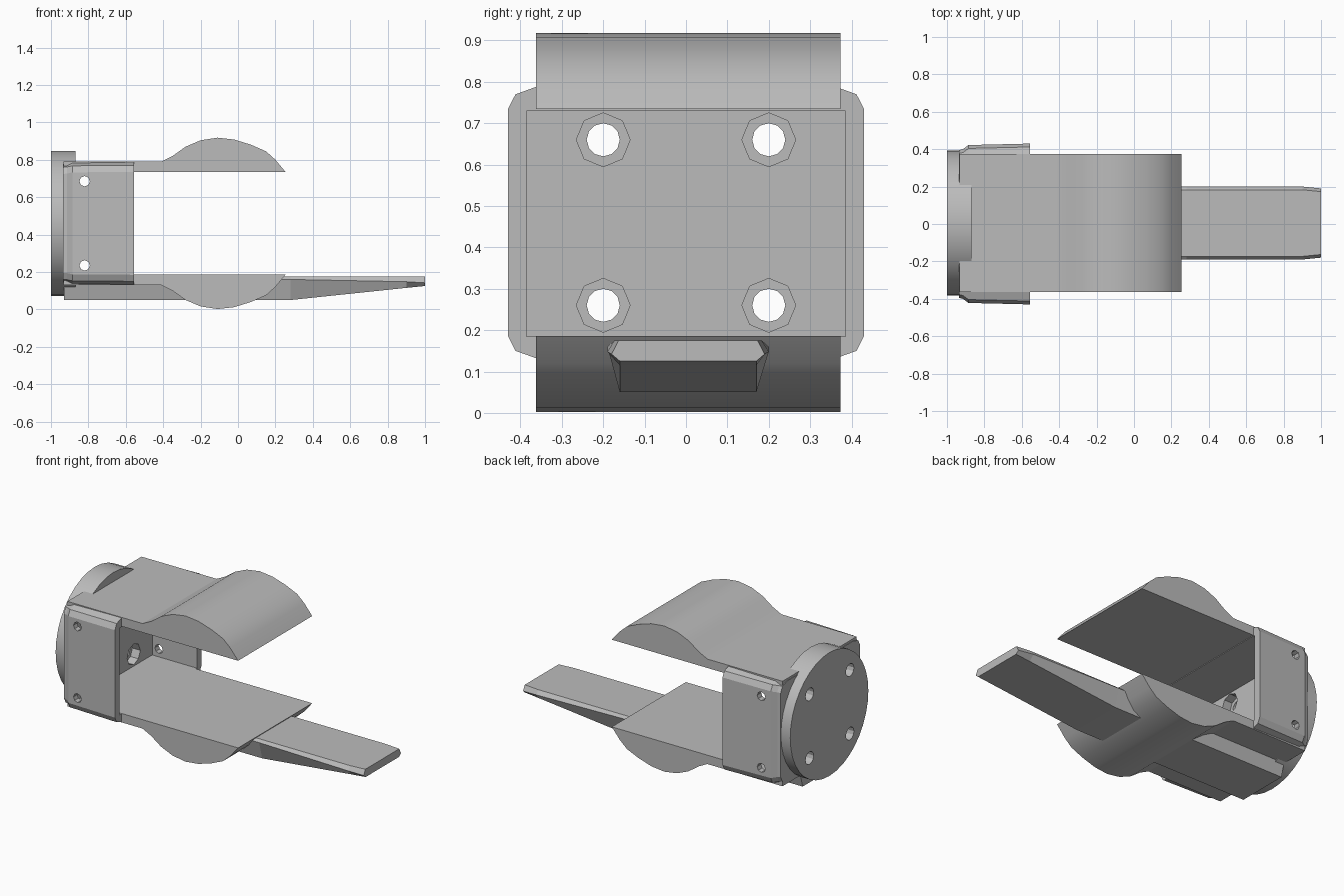
import bpy, bmesh, math
from mathutils import Matrix, Vector

cube = bpy.data.objects.get("Cube")
if cube:
    bpy.data.objects.remove(cube)

grey = bpy.data.materials.new("plain grey")
grey.use_nodes = True
colour = (0.5, 0.5, 0.5, 1)
grey.diffuse_color = colour
grey.node_tree.nodes["Principled BSDF"].inputs["Base Color"].default_value = colour

MID = 0.46   # height of the gripper axis
CY = 0.005   # sideways centre of the clamp


def finish(name, bm):
    bmesh.ops.recalc_face_normals(bm, faces=bm.faces)
    mesh = bpy.data.meshes.new(name)
    bm.to_mesh(mesh)
    bm.free()
    mesh.materials.append(grey)
    ob = bpy.data.objects.new(name, mesh)
    bpy.context.collection.objects.link(ob)
    return ob


def loft(name, sections):
    """Join closed rings of equal length and cap both ends."""
    bm = bmesh.new()
    rings = [[bm.verts.new(p) for p in s] for s in sections]
    n = len(rings[0])
    for a, b in zip(rings, rings[1:]):
        for i in range(n):
            j = (i + 1) % n
            bm.faces.new((a[i], a[j], b[j], b[i]))
    bm.faces.new(rings[0])
    bm.faces.new(rings[-1])
    return finish(name, bm)


def cylinder(name, radius, depth, sides, centre, axis):
    bm = bmesh.new()
    turn = Vector((0, 0, 1)).rotation_difference(Vector(axis)).to_matrix().to_4x4()
    bmesh.ops.create_cone(bm, cap_ends=True, segments=sides, radius1=radius,
                          radius2=radius, depth=depth,
                          matrix=Matrix.Translation(centre) @ turn)
    return finish(name, bm)


def box(name, low, high):
    ring = [(low[1], low[2]), (high[1], low[2]), (high[1], high[2]), (low[1], high[2])]
    return loft(name, [[(x, y, z) for y, z in ring] for x in (low[0], high[0])])


def cut(ob, cutters):
    for c in cutters:
        c.hide_render = True
        mod = ob.modifiers.new("cut", 'BOOLEAN')
        mod.operation = 'DIFFERENCE'
        mod.solver = 'EXACT'
        mod.object = c
    graph = bpy.context.evaluated_depsgraph_get()
    mesh = bpy.data.meshes.new_from_object(ob.evaluated_get(graph))
    ob.modifiers.clear()
    ob.data = mesh


# Housing: chamfered shell that narrows at the back
def housing_ring(x, inset):
    corner = [(0.43, 0.275), (0.412, 0.31), (0.365, 0.327)]
    quarter = [(y - inset, z - inset * 0.3) for y, z in corner]
    half = quarter + [(-y, z) for y, z in reversed(quarter)]
    full = half + [(-y, -z) for y, z in half]
    return [(x, y, MID + z) for y, z in full]


housing = loft("housing", [housing_ring(-0.935, 0.035), housing_ring(-0.915, 0.03),
                           housing_ring(-0.885, 0.008), housing_ring(-0.555, 0)])

# Round mounting flange
flange = cylinder("mounting_flange", 0.388, 0.13, 36, (-0.935, CY, MID), (1, 0, 0))

# Cavity, bolt holes with counterbores, and side screw holes
cavity = box("cavity_cutter", (-0.865, -0.385, 0.185), (-0.4, 0.385, 0.73))
bolts, screws = [], []
for z in (MID - 0.2, MID + 0.2):
    for y in (-0.2, 0.2):
        bolts.append(cylinder("bolt_cutter", 0.04, 0.4, 12, (-0.95, y, z), (1, 0, 0)))
        bolts.append(cylinder("bore_cutter", 0.065, 0.1, 8, (-0.87, y, z), (1, 0, 0)))
for z in (0.235, 0.685):
    screws.append(cylinder("screw_cutter", 0.028, 1.2, 8, (-0.82, 0, z), (0, 1, 0)))
cut(housing, [cavity] + bolts + screws)
cut(flange, bolts)
for c in [cavity] + bolts + screws:
    bpy.data.objects.remove(c)

# Upper and lower jaws: flat plate ending in a curved pad
curve = [(-0.41, 0.33), (-0.35, 0.36), (-0.28, 0.41), (-0.2, 0.444), (-0.11, 0.458),
         (-0.02, 0.448), (0.07, 0.42), (0.15, 0.385), (0.2, 0.34), (0.255, 0.274)]
profile = [(-0.932, 0.274), (-0.932, 0.33)] + curve
jaws = []
for name, side in (("upper_jaw", 1), ("lower_jaw", -1)):
    jaws.append(loft(name, [[(x, y, MID + side * z) for x, z in profile]
                            for y in (CY - 0.368, CY + 0.368)]))


# Tapered tongue running under the lower jaw
def tongue_ring(x, top, mid, bottom, trim):
    half = [(0.165, bottom), (0.195 - trim, mid), (0.178 - trim, top)]
    return [(x, CY + y, z) for y, z in half] + [(x, CY - y, z) for y, z in reversed(half)]


tongue = loft("tongue", [tongue_ring(-0.93, 0.175, 0.16, 0.05, 0),
                         tongue_ring(0.28, 0.175, 0.16, 0.05, 0),
                         tongue_ring(0.9, 0.175, 0.148, 0.115, 0),
                         tongue_ring(1.0, 0.175, 0.142, 0.125, 0.01)])

# Smooth the curved surfaces and keep the hard edges
for ob in bpy.context.selected_objects:
    ob.select_set(False)
for ob in [flange] + jaws:
    ob.select_set(True)
bpy.context.view_layer.objects.active = flange
bpy.ops.object.shade_smooth_by_angle(angle=math.radians(25))
